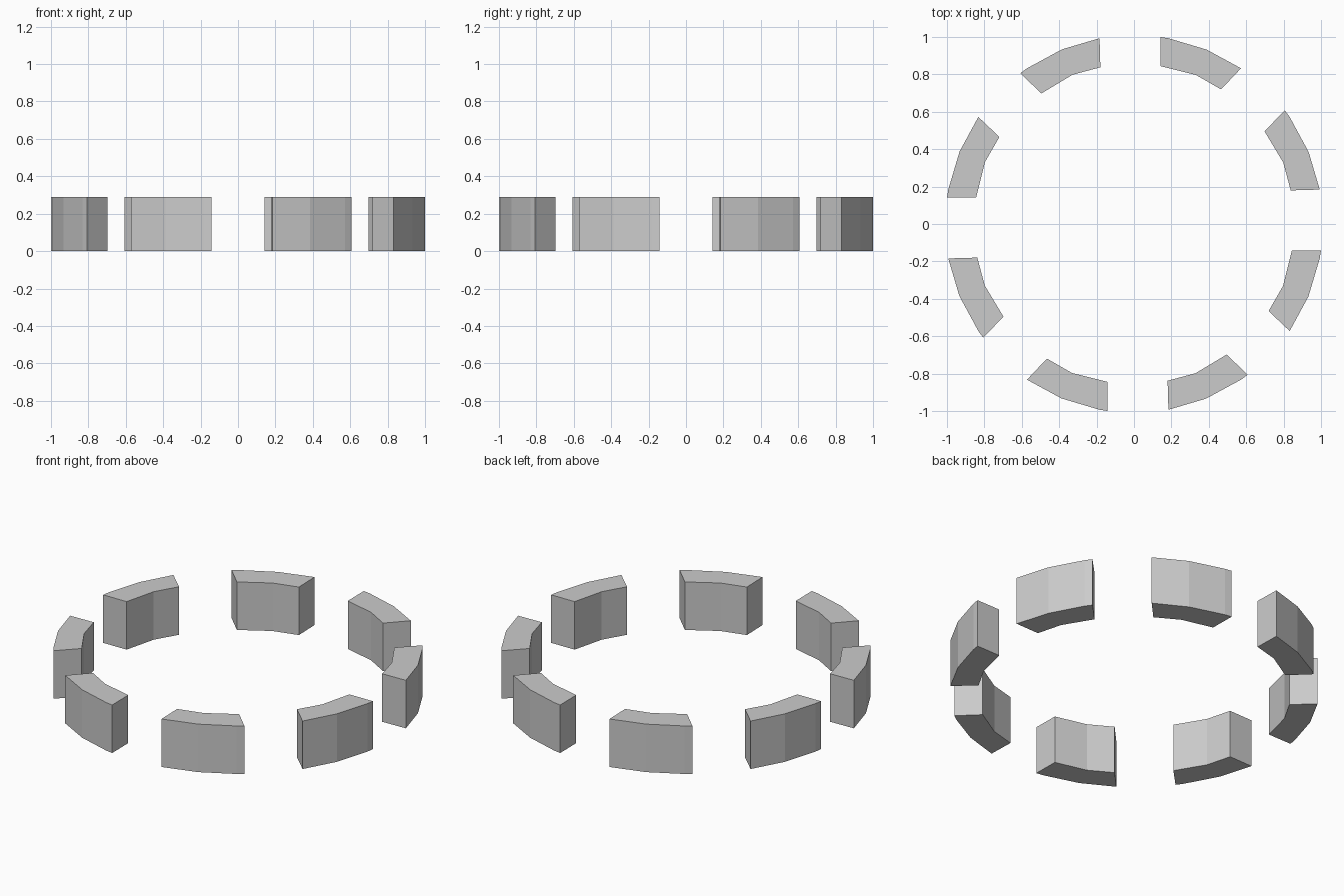
import bpy, bmesh, math

if "Cube" in bpy.data.objects:
    bpy.data.objects.remove(bpy.data.objects["Cube"])

HEIGHT = 0.29
# curved block outline as (radius, angle in degrees): outer arc, then inner arc back
PROFILE = [(1.01, 55.5), (1.01, 67.4), (1.01, 79.5), (1.0098, 82.0),
           (0.856, 80.4), (0.863, 67.4), (0.857, 57.1)]


def ring_block(name, turn):
    """Extrude the outline into one block, turned about the ring centre."""
    bm = bmesh.new()
    verts = []
    for r, deg in PROFILE:
        a = math.radians(deg + turn)
        verts.append(bm.verts.new((r * math.cos(a), r * math.sin(a), 0)))
    base = bm.faces.new(verts)
    ext = bmesh.ops.extrude_face_region(bm, geom=[base], use_keep_orig=True)
    top = [v for v in ext["geom"] if isinstance(v, bmesh.types.BMVert)]
    bmesh.ops.translate(bm, verts=top, vec=(0, 0, HEIGHT))
    bmesh.ops.recalc_face_normals(bm, faces=bm.faces)
    mesh = bpy.data.meshes.new(name)
    bm.to_mesh(mesh)
    bm.free()
    obj = bpy.data.objects.new(name, mesh)
    bpy.context.collection.objects.link(obj)


# eight equal blocks around the ring
for i in range(8):
    ring_block(f"ring_block_{i + 1}", 45 * i)
